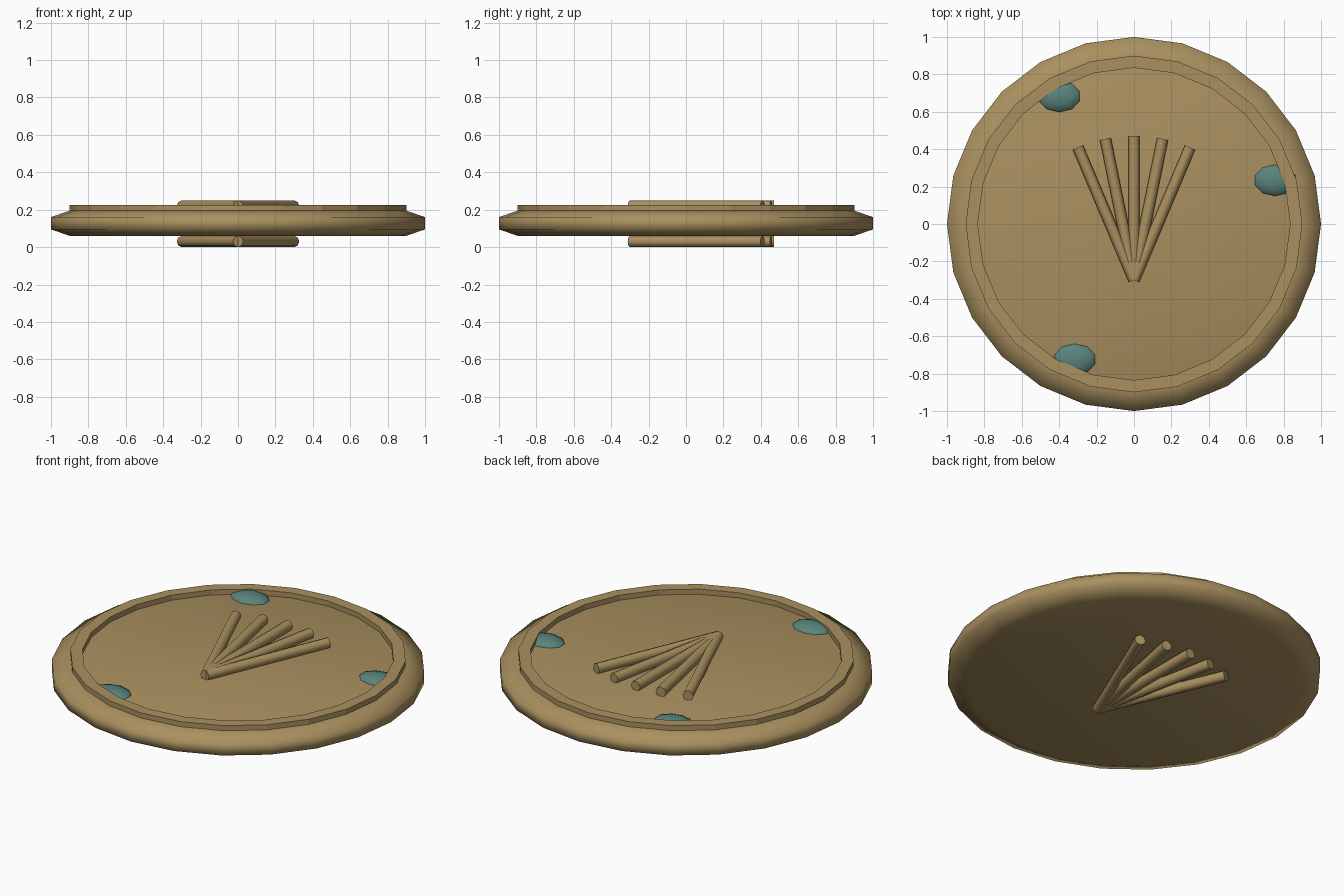
import bpy, bmesh, math
from mathutils import Matrix, Vector

if "Cube" in bpy.data.objects:
    bpy.data.objects.remove(bpy.data.objects["Cube"])


def material(name, rgb):
    m = bpy.data.materials.new(name)
    m.diffuse_color = (*rgb, 1)
    m.use_nodes = True
    m.node_tree.nodes["Principled BSDF"].inputs["Base Color"].default_value = m.diffuse_color
    return m


bronze = material("aged_bronze", (0.40, 0.28, 0.115))
teal = material("dull_teal", (0.10, 0.23, 0.205))


def finish(bm, name, mat, smooth=False):
    bmesh.ops.recalc_face_normals(bm, faces=bm.faces)
    for f in bm.faces:
        f.smooth = smooth
    me = bpy.data.meshes.new(name)
    bm.to_mesh(me)
    bm.free()
    me.materials.append(mat)
    ob = bpy.data.objects.new(name, me)
    bpy.context.collection.objects.link(ob)
    return ob


def ring(bm, r, z, n=24):
    return [bm.verts.new((r * math.cos(math.tau * i / n),
                          r * math.sin(math.tau * i / n), z)) for i in range(n)]


def bridge(bm, a, b):
    n = len(a)
    for i in range(n):
        j = (i + 1) % n
        bm.faces.new((a[i], a[j], b[j], b[i]))


# Medallion body: flat disc with a soft chamfered edge
bm = bmesh.new()
rings = [ring(bm, r, z) for r, z in ((0.9, 0.06), (1.0, 0.095), (1.0, 0.16), (0.9, 0.195))]
for a, b in zip(rings, rings[1:]):
    bridge(bm, a, b)
bm.faces.new(rings[0])
bm.faces.new(rings[-1])
finish(bm, "disc_body", bronze, True)

# Raised rim on the upper face
bm = bmesh.new()
rings = [ring(bm, r, z) for r, z in ((0.9, 0.19), (0.9, 0.225), (0.835, 0.225), (0.835, 0.19))]
for i in range(4):
    bridge(bm, rings[i], rings[(i + 1) % 4])
finish(bm, "raised_rim", bronze)

# Fans of five rods on both faces
LENGTH, RADIUS = 0.77, 0.03
for side, z in (("top", 0.22), ("bottom", 0.03)):
    for i in range(5):
        a = (i - 2) * 0.2
        d = Vector((math.sin(a), math.cos(a), 0))
        bm = bmesh.new()
        bmesh.ops.create_cone(
            bm, cap_ends=True, segments=8, radius1=RADIUS, radius2=RADIUS, depth=LENGTH,
            matrix=Matrix.Translation(Vector((0, -0.3, z)) + d * LENGTH / 2)
            @ Matrix.Rotation(-a, 4, 'Z') @ Matrix.Rotation(-math.pi / 2, 4, 'X'))
        rod = finish(bm, f"{side}_fan_rod_{i + 1}", bronze, True)
        # keep the end caps crisp
        for p in rod.data.polygons:
            if len(p.vertices) > 4:
                p.use_smooth = False

# Patina spots tucked against the rim
for i, a in enumerate((0.3, 2.1, 4.3)):
    bm = bmesh.new()
    bmesh.ops.create_uvsphere(
        bm, u_segments=10, v_segments=6, radius=1,
        matrix=Matrix.Translation((0.79 * math.cos(a), 0.79 * math.sin(a), 0.185))
        @ Matrix.Diagonal((0.122, 0.09, 0.039, 1)))
    finish(bm, f"patina_spot_{i + 1}", teal, True)
